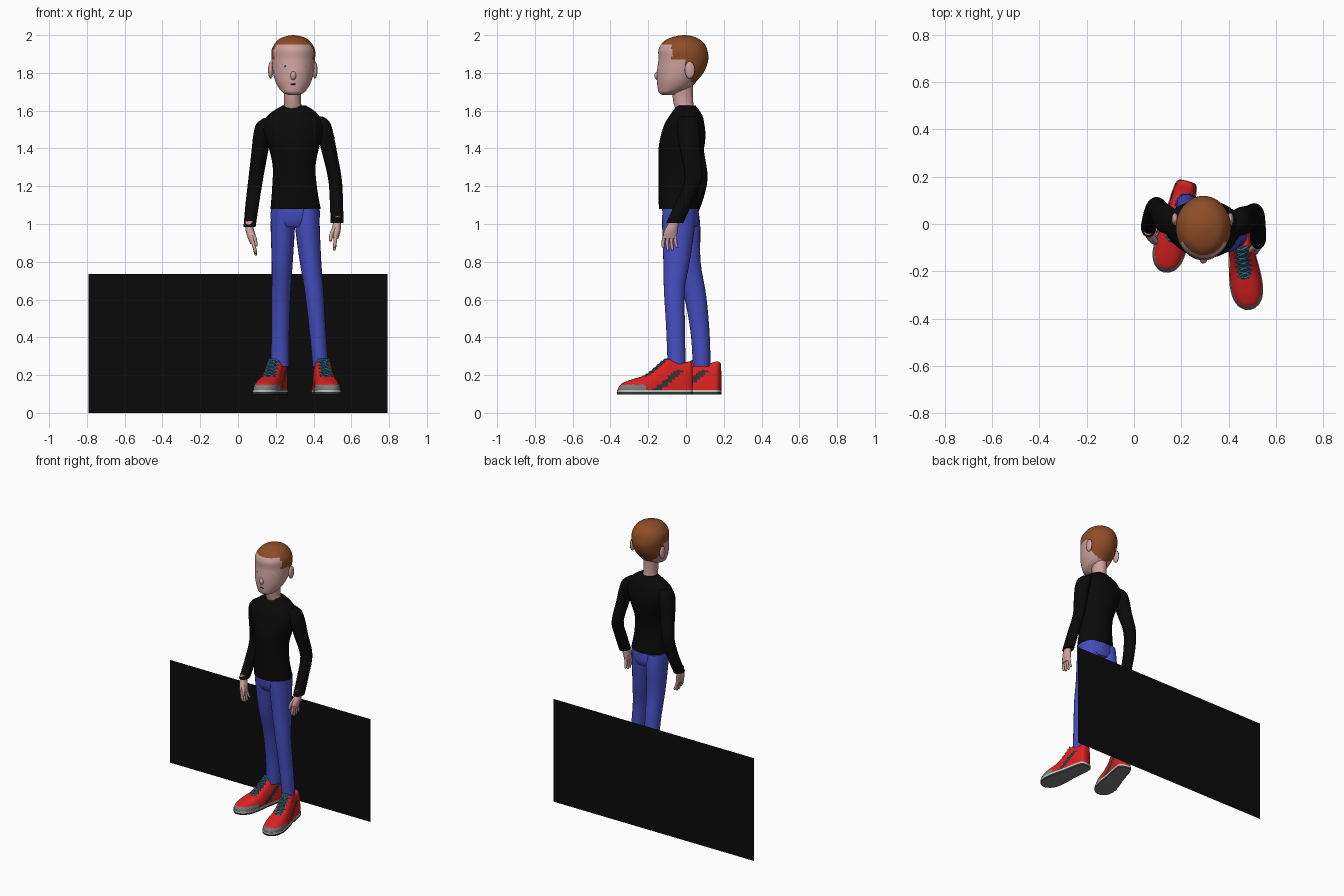
import bpy, bmesh, math
from mathutils import Matrix, Vector

if "Cube" in bpy.data.objects:
    bpy.data.objects.remove(bpy.data.objects["Cube"])


def material(name, rgb):
    m = bpy.data.materials.new(name)
    m.diffuse_color = (*rgb, 1)
    m.use_nodes = True
    m.node_tree.nodes["Principled BSDF"].inputs["Base Color"].default_value = m.diffuse_color
    return m


SKIN = material("skin", (0.62, 0.36, 0.34))
HAIR = material("hair_brown", (0.27, 0.075, 0.02))
BLACK = material("black", (0.003, 0.003, 0.003))
DENIM = material("denim_blue", (0.06, 0.075, 0.52))
RED = material("shoe_red", (0.72, 0.016, 0.016))
DARK = material("dark_grey", (0.035, 0.035, 0.035))
GREY = material("sole_grey", (0.2, 0.2, 0.2))
LIGHT = material("light_grey", (0.55, 0.55, 0.53))
TEAL = material("lace_teal", (0.02, 0.33, 0.52))


def spline(keys, sub):
    """Catmull-Rom interpolation of equal-length tuples."""
    out = []
    for i in range(len(keys) - 1):
        p = [keys[max(i - 1, 0)], keys[i], keys[i + 1], keys[min(i + 2, len(keys) - 1)]]
        for s in range(sub):
            t = s / sub
            out.append([0.5 * (2 * b + (c - a) * t + (2 * a - 5 * b + 4 * c - d) * t * t
                               + (3 * b - a - 3 * c + d) * t ** 3) for a, b, c, d in zip(*p)])
    return out + [list(keys[-1])]


def skin_rings(name, rings, mats, rule=None, matrix=None):
    """Skins closed rings, caps the ends, colours faces by a rule on their centre."""
    bm = bmesh.new()
    vs = [[bm.verts.new(p) for p in r] for r in rings]
    n = len(vs[0])
    for a, b in zip(vs, vs[1:]):
        for i in range(n):
            bm.faces.new((a[i], a[(i + 1) % n], b[(i + 1) % n], b[i]))
    bm.faces.new(vs[0])
    bm.faces.new(vs[-1])
    bmesh.ops.recalc_face_normals(bm, faces=bm.faces)
    if rule:
        for f in bm.faces:
            f.material_index = rule(f.calc_center_median())
    if matrix:
        bm.transform(matrix)
    me = bpy.data.meshes.new(name)
    bm.to_mesh(me)
    bm.free()
    for m in mats:
        me.materials.append(m)
    ob = bpy.data.objects.new(name, me)
    bpy.context.collection.objects.link(ob)
    return ob


def loft(name, keys, mats, rule=None, sides=24, sub=4):
    """Stack of level ellipses: x, y, z, x radius, y radius."""
    rings = []
    for x, y, z, rx, ry in spline(keys, sub):
        rings.append([(x + rx * math.cos(a), y + ry * math.sin(a), z)
                      for a in (2 * math.pi * i / sides for i in range(sides))])
    return skin_rings(name, rings, mats, rule)


def blob(name, loc, size, mat):
    bpy.ops.mesh.primitive_uv_sphere_add(segments=20, ring_count=12, radius=1, location=loc)
    ob = bpy.context.object
    ob.name, ob.scale = name, size
    ob.data.materials.append(mat)


# back panel
bpy.ops.mesh.primitive_plane_add(size=1, location=(0, 0.365, 0.3675), rotation=(math.pi / 2, 0, 0))
panel = bpy.context.object
panel.name, panel.scale = "back_panel", (1.585, 0.735, 1)
panel.data.materials.append(BLACK)

# head: height, front, back, half width; hair is the part above the hairline
profile = [(1.683, -.125, -.06, .025), (1.695, -.143, -.04, .055), (1.72, -.15, .02, .077),
           (1.76, -.153, .06, .097), (1.81, -.153, .098, .109), (1.87, -.146, .118, .115),
           (1.92, -.146, .113, .115), (1.955, -.128, .097, .098), (1.98, -.098, .068, .074),
           (1.995, -.05, .03, .035), (2.0, -.015, -.005, .004)]


def hairline(c):
    if c.y < -.075:
        line = 1.95
    elif c.y < -.005:
        line = 1.87
    else:
        line = max(1.72, 1.85 - (c.y + .005) * 2.9)
    return 1 if c.z > line else 0


loft("head", [(.293, (f + b) / 2, z, w, (b - f) / 2) for z, f, b, w in profile],
     [SKIN, HAIR], hairline, sides=72, sub=6)
loft("neck", [(.293, .0, 1.59, .055, .05), (.288, -.015, 1.65, .045, .053),
              (.29, -.02, 1.75, .05, .058)], [SKIN])

# face details
blob("nose", (.293, -.147, 1.785), (.016, .02, .024), SKIN)
blob("mouth", (.293, -.1505, 1.74), (.014, .004, .004), DARK)
for side, x in (("left", .252), ("right", .353)):
    off = abs(x - .293) + .01
    y = -.024 - .127 * math.sqrt(1 - (off / .112) ** 2)
    blob(side + "_eye", (x, y + .002, 1.836), (.010, .006, .007), TEAL)
    blob(side + "_pupil", (x, y - .002, 1.836), (.004, .004, .004), BLACK)
for side, x in (("left", .173), ("right", .407)):
    blob(side + "_ear", (x, .02, 1.815), (.014, .027, .045), SKIN)

# shirt body
loft("shirt_body", [(.305, -.037, 1.08, .133, .107), (.300, -.043, 1.18, .120, .102),
                    (.297, -.040, 1.30, .113, .105), (.296, -.025, 1.40, .132, .120),
                    (.294, -.015, 1.47, .155, .118), (.292, -.008, 1.53, .165, .105),
                    (.293, .0, 1.572, .138, .088), (.296, .002, 1.605, .100, .066),
                    (.298, .003, 1.627, .062, .048)], [BLACK], sides=40)

# sleeves
loft("left_sleeve", [(.165, .012, 1.56, .03, .04), (.142, .018, 1.53, .045, .058),
                     (.128, .025, 1.47, .047, .062), (.115, .042, 1.38, .044, .054),
                     (.094, .068, 1.24, .039, .046), (.076, .04, 1.11, .036, .044),
                     (.061, -.012, .983, .032, .044)], [BLACK])
loft("right_sleeve", [(.418, .008, 1.57, .03, .04), (.442, .01, 1.54, .043, .056),
                      (.461, .014, 1.48, .044, .060), (.484, .024, 1.38, .040, .054),
                      (.513, .04, 1.24, .036, .046), (.521, -.008, 1.12, .035, .045),
                      (.524, -.06, 1.005, .034, .046)], [BLACK])


# hands: palm, four fingers and a thumb hanging from the wrist
def hand(side, x, y, z, lean, inward):
    loft(side + "_palm", [(x, y, z + .03, .023, .028), (x, y - .005, z - .01, .022, .028),
                          (x + lean * .35, y - .018, z - .05, .023, .036),
                          (x + lean * .6, y - .025, z - .09, .014, .036)], [SKIN])
    for i in range(4):
        o = -.029 + .0193 * i
        tip = .152 - (.012 if i in (0, 3) else 0)
        loft(f"{side}_finger_{i + 1}",
             [(x + lean * .55, y - .024 + o, z - .075, .010, .010),
              (x + lean * .9, y - .026 + o * 1.15, z - .115, .009, .009),
              (x + lean * 1.1, y - .022 + o * 1.25, z - tip + .006, .0075, .0075),
              (x + lean * 1.1, y - .022 + o * 1.25, z - tip, .003, .003)],
             [SKIN], sides=12, sub=3)
    loft(side + "_thumb", [(x + inward * .008, y - .025, z - .02, .012, .012),
                           (x + inward * .027, y - .045, z - .06, .011, .012),
                           (x + inward * .034, y - .055, z - .098, .008, .008),
                           (x + inward * .034, y - .055, z - .104, .003, .003)],
         [SKIN], sides=12, sub=3)


hand("left", .061, -.02, .985, .03, 1)
hand("right", .524, -.062, 1.012, -.012, -1)

# trousers
loft("trouser_seat", [(.305, -.03, 1.12, .11, .09), (.304, -.03, 1.08, .128, .096),
                      (.302, -.026, 1.02, .128, .094), (.303, -.024, .985, .10, .08)], [DENIM], sides=36)
loft("left_trouser_leg", [(.238, -.025, 1.08, .062, .09), (.237, -.012, .98, .064, .088),
                          (.234, .005, .80, .056, .072), (.228, .048, .62, .050, .059),
                          (.224, .075, .42, .047, .050), (.222, .083, .245, .049, .047)], [DENIM])
loft("right_trouser_leg", [(.366, -.035, 1.08, .066, .09), (.368, -.04, .98, .065, .086),
                           (.384, -.05, .80, .057, .070), (.402, -.062, .65, .050, .055),
                           (.420, -.055, .45, .044, .050), (.437, -.05, .245, .041, .047)], [DENIM])

# shoes: distance from heel, half width, height, roundness
SECTIONS = [(0, .030, .165, .4), (.015, .043, .174, .4), (.06, .050, .165, .4),
            (.105, .052, .178, .4), (.135, .053, .188, .5), (.175, .056, .150, .6),
            (.23, .063, .108, .65), (.29, .067, .088, .65), (.34, .061, .072, .7),
            (.375, .043, .056, .7), (.393, .018, .032, .7)]


def shoe_colour(c):
    d, z = -c.y, c.z
    if abs(c.x) < .02 and .125 < d < .27 and z > .06:
        return 1
    if abs(c.x) > .02 and z < .13 and abs(d - .10 - (.1 - z) * 1.2) < .022:
        return 1
    if d > .25 and z < .05:
        return 2
    return 0


def shoe(side, x, y, angle):
    place = Matrix.Translation((x, y, .098)) @ Matrix.Rotation(math.radians(angle), 4, "Z")
    rows = spline(SECTIONS, 5)
    rings = []
    for d, w, h, e in rows:
        ring = []
        for i in range(29):
            a = math.pi * i / 28
            ring.append((w * math.copysign(abs(math.cos(a)) ** e, math.cos(a)), -d,
                         .015 + (h - .015) * max(math.sin(a), 0) ** .85))
        rings.append(ring)
    skin_rings(side + "_shoe_upper", rings, [RED, DARK, GREY], shoe_colour, place)
    # sole: outline of the upper, slightly larger, in stacked layers
    outline = [(w + .003, -d) for d, w, h, e in rows]
    outline = [(.0, .003)] + outline + [(0, -.398)] + [(-px, py) for px, py in reversed(outline)]
    rings = [[(px, py, z) for px, py in outline] for z in (0, .012, .024)]
    skin_rings(side + "_shoe_sole", rings, [GREY, LIGHT, DARK],
               lambda c: 0 if c.z < .001 else (2 if c.z < .012 else 1), place)
    # zigzag laces over the tongue
    cu = bpy.data.curves.new(side + "_laces", "CURVE")
    cu.dimensions, cu.bevel_depth, cu.bevel_resolution = "3D", .0045, 1
    for flip in (1, -1):
        pts = []
        for k in range(7):
            d = .13 + k * .02
            h = min(rows, key=lambda r: abs(r[0] - d))[2]
            s = flip * (1 if k % 2 else -1)
            pts += [(s * .03, -d, h - .004), (0, -d - .01, h - .002)]
        sp = cu.splines.new("POLY")
        sp.points.add(len(pts) - 1)
        for p, q in zip(sp.points, pts):
            p.co = (*(place @ Vector(q)), 1)
    cu.materials.append(TEAL)
    bpy.context.collection.objects.link(bpy.data.objects.new(side + "_laces", cu))


shoe("left", .225, .18, -14.5)
shoe("right", .434, .03, 8)

# smooth shading with sharp rims
bpy.ops.object.select_all(action="DESELECT")
for ob in bpy.context.scene.objects:
    if ob.type == "MESH":
        ob.select_set(True)
        bpy.context.view_layer.objects.active = ob
bpy.ops.object.shade_smooth_by_angle(angle=math.radians(50))
